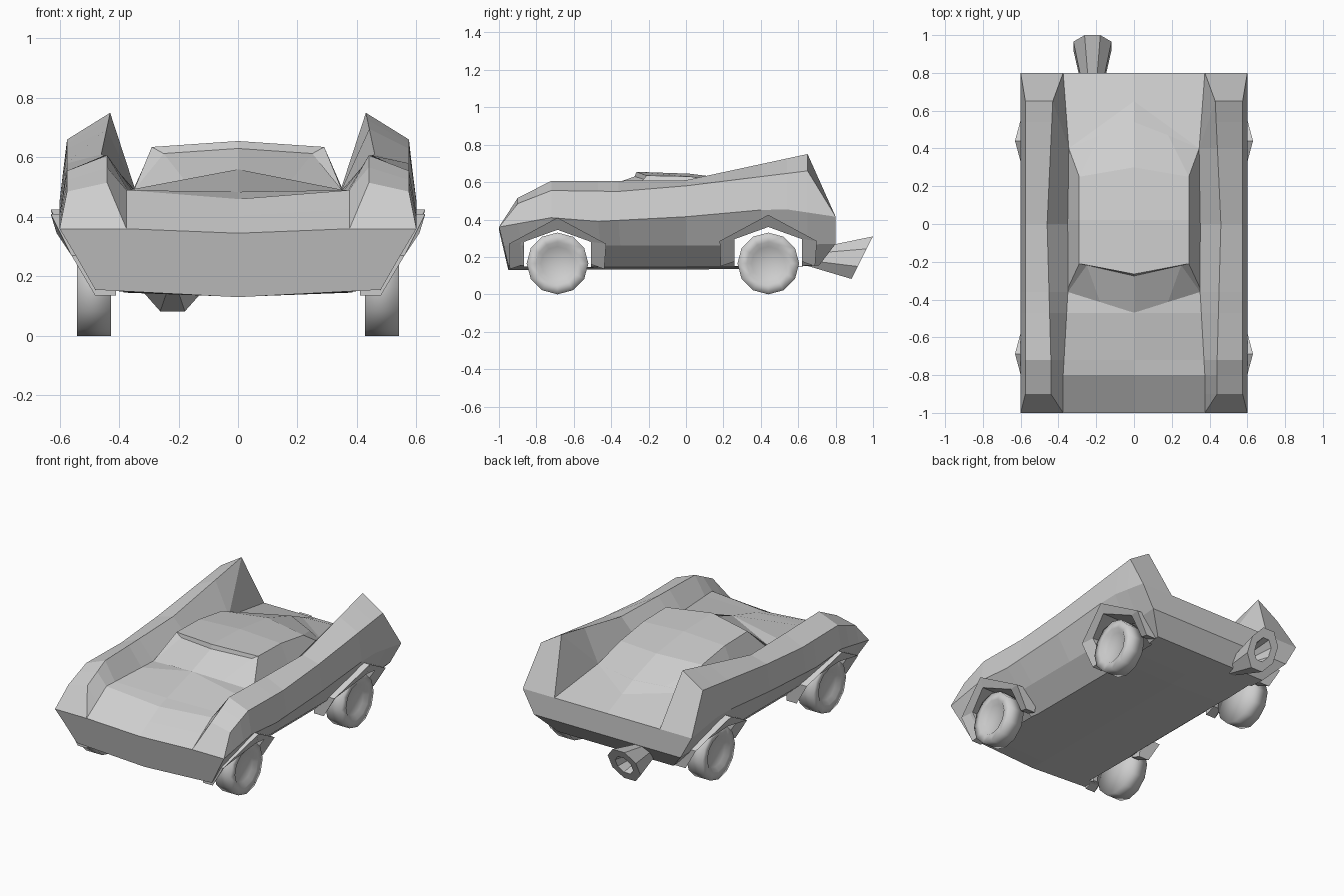
import bpy, bmesh, math
from mathutils import Vector

cube = bpy.data.objects.get("Cube")
if cube:
    bpy.data.objects.remove(cube)

grey = bpy.data.materials.new("plain_grey")
grey.use_nodes = True
grey.diffuse_color = (0.62, 0.62, 0.62, 1)
grey.node_tree.nodes["Principled BSDF"].inputs["Base Color"].default_value = grey.diffuse_color


def finish(bm, name, smooth=False):
    bmesh.ops.remove_doubles(bm, verts=bm.verts, dist=0.0005)
    bmesh.ops.recalc_face_normals(bm, faces=bm.faces)
    for f in bm.faces:
        f.smooth = smooth
    mesh = bpy.data.meshes.new(name)
    bm.to_mesh(mesh)
    bm.free()
    mesh.materials.append(grey)
    obj = bpy.data.objects.new(name, mesh)
    bpy.context.collection.objects.link(obj)
    return obj


def loft(bm, rows, closed=False, caps=False):
    """Skin consecutive rows of points."""
    grid = [[bm.verts.new(p) for p in row] for row in rows]
    n = len(grid[0])
    for a, b in zip(grid, grid[1:]):
        for i in range(n if closed else n - 1):
            j = (i + 1) % n
            bm.faces.new((a[i], a[j], b[j], b[i]))
    if caps:
        bm.faces.new(grid[0])
        bm.faces.new(grid[-1])
    return grid


def mirrored(row):
    """Half row starting on the centre line, extended to the other side."""
    return [(-x, y, z) for x, y, z in reversed(row[1:])] + row


def sample(keys, s):
    """Linear interpolation of (s, x, z) keys."""
    for a, b in zip(keys, keys[1:]):
        if s <= b[0]:
            t = (s - a[0]) / (b[0] - a[0])
            return a[1] + (b[1] - a[1]) * t, a[2] + (b[2] - a[2]) * t
    return keys[-1][1:]


# Body: long edges that run from nose to tail
deck = [(-1, 0, .345), (-.8, 0, .46), (-.47, 0, .56), (-.36, 0, .55), (.4, 0, .55), (.54, 0, .53), (.8, 0, .415)]
valley = [(-1, .375, .36), (-.8, .375, .49), (-.36, .35, .49), (.4, .345, .49), (.8, .375, .415)]
fin_inner = [(-1, .375, .36), (-.9, .44, .515), (-.72, .44, .607), (-.36, .45, .607), (0, .46, .61), (.65, .43, .75), (.8, .375, .415)]
fin_outer = [(-1, .6, .36), (-.9, .575, .485), (-.72, .575, .555), (-.36, .575, .55), (0, .575, .58), (.65, .575, .66), (.8, .6, .415)]
belt = [(-1, .6, .36), (-.72, .6, .41), (-.47, .6, .39), (0, .6, .415), (.5, .6, .46), (.8, .6, .415)]
crease = [(-1, .54, .26), (-.47, .505, .26), (.4, .505, .26), (.8, .52, .27)]
sill = [(-1, .48, .155), (-.72, .41, .148), (-.47, .375, .145), (.4, .375, .145), (.8, .41, .155)]
keel = [(-1, 0, .13), (.4, 0, .135), (.8, 0, .155)]
stretch = {id(crease): (.975, 1), id(sill): (.95, .89), id(keel): (.95, .89)}
rows = []
for s in (-1, -.9, -.8, -.72, -.47, -.36, 0, .4, .54, .65, .8):
    half = []
    for edge in (deck, valley, fin_inner, fin_outer, belt, crease, sill, keel):
        # the valley has no corners between the cabin's rear foot and the tail
        t = .4 if edge is valley and .4 < s < .8 else s
        x, z = sample(edge, t)
        front, back = stretch.get(id(edge), (1, 1))
        half.append((x, t * (front if t < 0 else back), z))
    rows.append(half + [(-x, y, z) for x, y, z in reversed(half[1:-1])])
bm = bmesh.new()
grid = loft(bm, rows, closed=True)
bm.faces.new(grid[0])
bm.faces.new(grid[-1][9:] + grid[-1][:6])   # upright tail band
bm.faces.new(grid[-1][5:10])                # tail undercut
body = finish(bm, "body")

# Wheel stations: name, y, arch lift
axles = (("front", -.687, 0), ("rear", .44, .015))
sides = (("left", 1), ("right", -1))
arch_inner = [(-.18, .16), (-.18, .28), (0, .345), (.18, .28), (.18, .16)]
arch_outer = [(-.255, .135), (-.26, .27), (0, .41), (.26, .27), (.25, .135)]
arch_reach = [.48, .56, .63, .56, .48]
well_depth = .382

# Cut the wheel openings into the body
cutters = []
for end, cy, lift in axles:
    for side, sx in sides:
        outline = [(-.18, 0)] + [(dy, z + lift) for dy, z in arch_inner[1:4]] + [(.18, 0)]
        bm = bmesh.new()
        loft(bm, [[(sx * x, cy + dy, z) for dy, z in outline] for x in (well_depth, .8)], closed=True, caps=True)
        cutter = finish(bm, "well_cutter")
        cutter.hide_render = True
        cutters.append(cutter)
        mod = body.modifiers.new("well", 'BOOLEAN')
        mod.operation, mod.solver, mod.object = 'DIFFERENCE', 'EXACT', cutter
graph = bpy.context.evaluated_depsgraph_get()
graph.update()
cut_mesh = bpy.data.meshes.new_from_object(body.evaluated_get(graph))
body.modifiers.clear()
body.data = cut_mesh
for cutter in cutters:
    bpy.data.objects.remove(cutter)

# The body is a hollow shell: remove the well walls so the openings see through
bm = bmesh.new()
bm.from_mesh(cut_mesh)
walls = [f for f in bm.faces
         if any(abs(abs(v.co.x) - well_depth) < .001 and .2 < v.co.z < .4 for v in f.verts)]
bmesh.ops.delete(bm, geom=walls, context='FACES')
bm.to_mesh(cut_mesh)
bm.free()

# Cabin: windscreen, roof lip, roof and rear glass
cabin = [
    [(0, -.47, .56), (.18, -.413, .524), (.35, -.36, .49)],
    [(0, -.275, .63), (.25, -.218, .613), (.35, -.36, .49)],
    [(0, -.265, .655), (.29, -.21, .635), (.35, -.34, .489)],
    [(0, .02, .645), (.29, .02, .63), (.355, .02, .485)],
    [(0, .3, .61), (.29, .25, .595), (.345, .4, .49)],
    [(0, .54, .532), (.18, .47, .512), (.345, .4, .49)],
]
bm = bmesh.new()
loft(bm, [mirrored(row) for row in cabin])
finish(bm, "cabin")

# Arch flares and wheels
tyre = [(-.057, 0), (-.057, .165), (.057, .165), (.057, .115), (.035, .09), (.035, 0)]
for end, cy, lift in axles:
    for side, sx in sides:
        bm = bmesh.new()
        sections = []
        for (oy, oz), (iy, iz), reach in zip(arch_outer, arch_inner, arch_reach):
            oz, iz = oz + lift, iz + lift
            sections.append([(sx * .41, cy + oy, oz), (sx * reach, cy + oy, oz),
                             (sx * (reach - .02), cy + iy, iz), (sx * .41, cy + iy, iz)])
        loft(bm, sections, closed=True, caps=True)
        finish(bm, f"{end}_{side}_arch")

        bm = bmesh.new()
        spokes = [2 * math.pi * i / 12 for i in range(12)]
        loft(bm, [[(sx * (.484 + x), cy + r * math.sin(a), .165 - r * math.cos(a)) for a in spokes]
                  for x, r in tyre], closed=True)
        bmesh.ops.dissolve_degenerate(bm, edges=bm.edges, dist=0.0005)
        finish(bm, f"{end}_{side}_wheel", smooth=True)


# Exhaust: flared octagonal horn with a hollow mouth
def ring(y, z, size):
    tilt = Vector((0, .45, .89))
    out = []
    for i in range(8):
        a = math.pi * (i + .5) / 4
        out.append(Vector((-.22 + size * .85 * math.cos(a), y, z)) + tilt * size * 1.08 * math.sin(a))
    return out


bm = bmesh.new()
loft(bm, [ring(.66, .2, .05), ring(.942, .196, .128), ring(.942, .196, .07), ring(.8, .2, .04)],
     closed=True, caps=True)
finish(bm, "exhaust")
